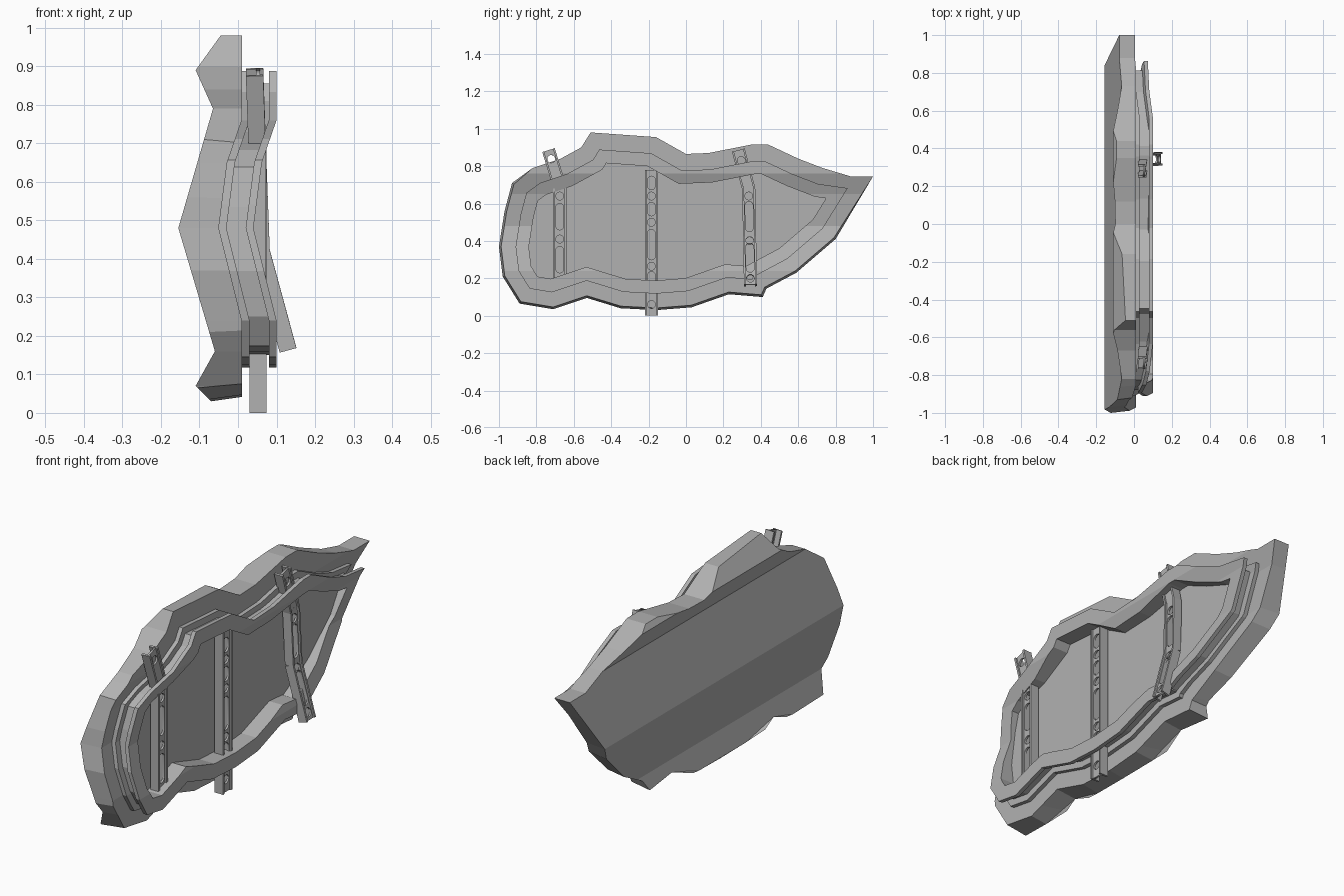
import bpy, bmesh, math
from mathutils import Vector, Matrix

if "Cube" in bpy.data.objects:
    bpy.data.objects.remove(bpy.data.objects["Cube"])

# Leaf-shaped outline in (y, z), counter-clockwise from the tip
OUTLINE = [(1, .745), (.88, .745), (.73, .79), (.6, .84), (.44, .915), (.35, .915),
           (.12, .87), (0, .865), (-.16, .955), (-.51, .98), (-.56, .9), (-.67, .84),
           (-.82, .79), (-.93, .71), (-.97, .56), (-1, .37), (-.98, .21), (-.89, .065),
           (-.71, .035), (-.53, .095), (-.35, .04), (-.16, .03), (.03, .045),
           (.23, .115), (.41, .1), (.43, .145), (.59, .23), (.8, .41)]

# Fold of the front layers and shape of the back skin, as (z, x) knots
FOLD = [(0, 0), (.24, 0), (.48, -.06), (.65, -.038), (.76, 0), (1, 0)]
BACK = [(0, -.06), (.03, -.07), (.07, -.11), (.16, -.06), (.48, -.155),
        (.79, -.065), (.89, -.11), (.98, -.045), (1, -.045)]

grey = bpy.data.materials.new("dark_grey")
grey.diffuse_color = (.44, .44, .44, 1)
grey.use_nodes = True
grey.node_tree.nodes["Principled BSDF"].inputs["Base Color"].default_value = grey.diffuse_color


def lerp(knots, z):
    for (z0, x0), (z1, x1) in zip(knots, knots[1:]):
        if z <= z1:
            return x0 + (x1 - x0) * (z - z0) / (z1 - z0)
    return knots[-1][1]


def inset(loop, dist, limit):
    """Offset the outline inwards; the hollow next to the tip is smoothed out."""
    pts = [Vector(p) for i, p in enumerate(loop) if i != 1]
    out = []
    for i, p in enumerate(pts):
        a = (p - pts[i - 1]).normalized()
        b = (pts[(i + 1) % len(pts)] - p).normalized()
        n = Vector((a.y + b.y, -a.x - b.x)).normalized()
        cos = n.dot(Vector((a.y, -a.x)))
        out.append(p - n * dist * min(limit, 1 / max(cos, .1)))
    out.insert(1, (out[0] + out[1]) / 2)
    return out


def add_object(name, me, matrix=None):
    me.materials.clear()
    me.materials.append(grey)
    ob = bpy.data.objects.new(name, me)
    bpy.context.collection.objects.link(ob)
    if matrix:
        ob.matrix_world = matrix
    return ob


def to_mesh(name, bm):
    bmesh.ops.recalc_face_normals(bm, faces=bm.faces[:])
    me = bpy.data.meshes.new(name)
    bm.to_mesh(me)
    bm.free()
    return me


# Panel: back skin, rim, grooved frame and recessed floor lofted in one go
ring_out = inset(OUTLINE, .088, 1.7)
ring_in = inset(ring_out, .07, 2)
groove = [a.lerp(b, .45) for a, b in zip(ring_out, ring_in)]
# The upper rim edge stays level with the skin, the lower one is chamfered
rim = [Vector(a).lerp(b, 0 if a[1] > .72 else .13) for a, b in zip(OUTLINE, ring_out)]
SKIN, RIM, FLOOR = -1, .01, .02
layers = [(OUTLINE, SKIN), (rim, RIM), (ring_out, RIM), (ring_out, .03),
          (groove, .03), (groove, .08), (ring_out, .08), (ring_out, .1),
          (ring_in, .1), (ring_in, FLOOR)]
bm = bmesh.new()
rings = [[bm.verts.new((x, p[0], p[1])) for p in loop] for loop, x in layers]
for r0, r1 in zip(rings, rings[1:]):
    for i in range(len(r0)):
        bm.faces.new((r0[i - 1], r0[i], r1[i], r1[i - 1]))
bm.faces.new(rings[0])
bm.faces.new(rings[-1])
# Crease lines, then the folds
for z in sorted({k[0] for k in FOLD[1:-1] + BACK[2:-2]}):
    bmesh.ops.bisect_plane(bm, geom=bm.verts[:] + bm.edges[:] + bm.faces[:], dist=1e-5,
                           plane_co=(0, 0, z), plane_no=(0, 0, 1))
for v in bm.verts:
    if v.co.x < 0:
        # Side wall points blend between skin depth and rim depth
        t = (RIM - v.co.x) / (RIM - SKIN)
        v.co.x = t * lerp(BACK, v.co.z) + (1 - t) * (RIM + lerp(FOLD, v.co.z))
    elif abs(v.co.x - FLOOR) > 1e-4:
        v.co.x += lerp(FOLD, v.co.z)
add_object("leaf_panel", to_mesh("leaf_panel", bm))


# Perforated bars: holed web between two side walls
def add_spline(cu, pts):
    s = cu.splines.new('POLY')
    s.points.add(len(pts) - 1)
    for p, co in zip(s.points, pts):
        p.co = (co[0], co[1], 0, 1)
    s.use_cyclic_u = True


def slot(centre, half, r=.021, n=8):
    """Round hole (half = 0) or slot running along local x."""
    pts = []
    for side in (1, -1):
        for i in range(n + (half > 0)):
            a = math.pi * i / n - side * math.pi / 2
            pts.append((centre + side * half + r * math.cos(a), r * math.sin(a)))
    return pts


def bar_segment(name, start, end, holes, width=.07, depth=.045):
    a, b = Vector(start), Vector(end)
    u = (b - a).normalized()
    v = Vector((1, 0, 0)).cross(u).normalized()
    n = u.cross(v)
    m = Matrix((u, v, n)).transposed().to_4x4()
    m.translation = a
    length = (b - a).length
    # Web, set forward between the walls
    cu = bpy.data.curves.new(name + "_web", 'CURVE')
    cu.dimensions, cu.fill_mode, cu.extrude = '2D', 'BOTH', .005
    w = width / 2 - .004
    add_spline(cu, [(0, -w), (length, -w), (length, w), (0, w)])
    for c, half in holes:
        add_spline(cu, slot(c, half))
    tmp = bpy.data.objects.new(name + "_tmp", cu)
    bpy.context.collection.objects.link(tmp)
    bpy.context.view_layer.update()
    me = bpy.data.meshes.new_from_object(
        tmp.evaluated_get(bpy.context.evaluated_depsgraph_get()))
    bpy.data.objects.remove(tmp)
    add_object(name + "_web", me, m @ Matrix.Translation((0, 0, .009)))
    # Side walls
    bm = bmesh.new()
    for s in (-1, 1):
        bmesh.ops.create_cube(bm, size=1, matrix=Matrix.Translation(
            (length / 2, s * (width / 2 - .005), 0)) @ Matrix.Diagonal((length, .01, depth, 1)))
    add_object(name + "_walls", to_mesh(name + "_walls", bm), m)


TAB = [(.155, 0)]
bar_segment("left_bar", (.05, -.675, .19), (.05, -.675, .7),
            [(.11, .05), (.22, 0), (.34, .05), (.45, 0)])
bar_segment("left_bar_tab", (.05, -.675, .69), (.043, -.735, .885), TAB)
bar_segment("middle_bar", (.052, -.185, 0), (.052, -.185, .78),
            [(.06, 0), (.2, .015), (.265, 0), (.38, .06), (.5, 0), (.57, .015),
             (.64, 0), (.71, .015)])
bar_segment("right_bar_foot", (.13, .345, .163), (.06, .34, .42),
            [(.035, 0), (.15, .06), (.245, 0)])
bar_segment("right_bar", (.06, .34, .42), (.05, .335, .69), [(.11, .06), (.22, 0)])
bar_segment("right_bar_tab", (.05, .335, .68), (.043, .28, .885), TAB)
